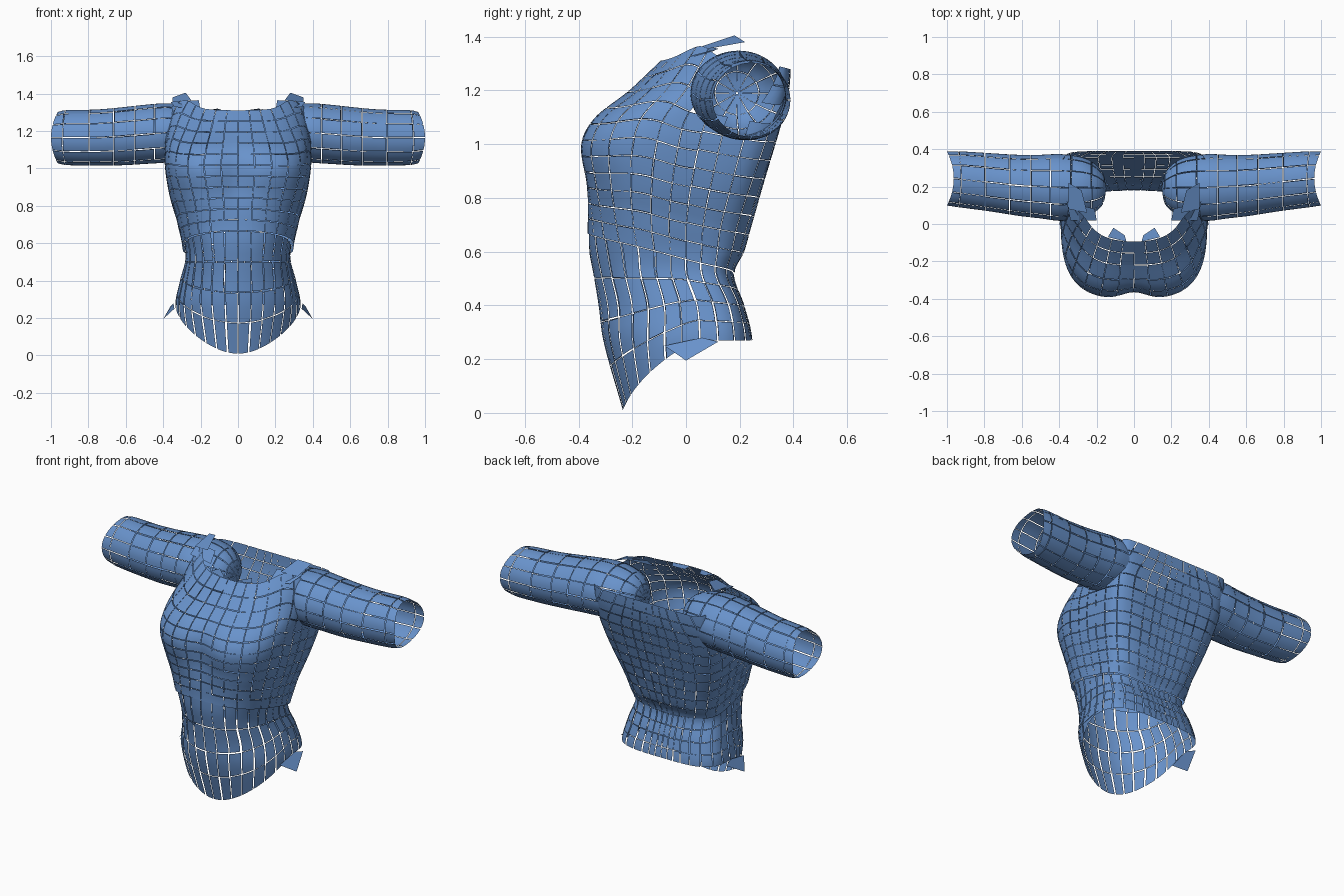
import bpy, bmesh, math, random

if "Cube" in bpy.data.objects:
    bpy.data.objects.remove(bpy.data.objects["Cube"])

random.seed(4)
mat = bpy.data.materials.new("blue_cloth")
mat.diffuse_color = (0.14, 0.29, 0.60, 1)
mat.use_nodes = True
mat.node_tree.nodes["Principled BSDF"].inputs["Base Color"].default_value = mat.diffuse_color


def curve(table, t):
    """Smooth interpolation of table rows; the first column is the key."""
    t = min(max(t, table[0][0]), table[-1][0])
    i = 0
    while i < len(table) - 2 and t > table[i + 1][0]:
        i += 1
    a, b = table[i], table[i + 1]
    p, q = table[max(i - 1, 0)], table[min(i + 2, len(table) - 1)]
    h = b[0] - a[0]
    f = (t - a[0]) / h
    out = []
    for k in range(1, len(a)):
        ma = (b[k] - p[k]) / (b[0] - p[0]) * h
        mb = (q[k] - a[k]) / (q[0] - a[0]) * h
        out.append((2*f**3 - 3*f*f + 1) * a[k] + (f**3 - 2*f*f + f) * ma
                   + (3*f*f - 2*f**3) * b[k] + (f**3 - f*f) * mb)
    return out


def finish(bm, name):
    me = bpy.data.meshes.new(name)
    bm.to_mesh(me)
    bm.free()
    me.materials.append(mat)
    for p in me.polygons:
        p.use_smooth = True
    ob = bpy.data.objects.new(name, me)
    bpy.context.collection.objects.link(ob)


def panels(name, surf, nu, nv, gu, gv, flip=False, skip=None, sub=4):
    """Cover surf(u, v) with separate curved panels divided by narrow gaps."""
    bm = bmesh.new()
    for i in range(nu):
        for j in range(nv):
            if skip and skip(surf((i + .5) / nu, (j + .5) / nv)):
                continue
            a, b = gu * random.uniform(.05, 1), gu * random.uniform(.05, 1)
            c = gv * random.uniform(.05, 1) if j else 0
            d = gv * random.uniform(.05, 1) if j < nv - 1 else 0
            g = [[bm.verts.new(surf((i + a + (1 - a - b) * k / sub) / nu,
                                    (j + c + (1 - c - d) * m / sub) / nv))
                  for m in range(sub + 1)] for k in range(sub + 1)]
            for k in range(sub):
                for m in range(sub):
                    q = [g[k][m], g[k+1][m], g[k+1][m+1], g[k][m+1]]
                    bm.faces.new(q[::-1] if flip else q)
    finish(bm, name)


# torso profile: height, half width, front y, back y, widest y,
# front squareness, back squareness
TORSO = [(.01, .31, -.235, .235, .05, 2, 3), (.27, .335, -.308, .247, .05, 2.1, 3.5),
         (.40, .31, -.325, .217, .04, 2.1, 3.5), (.52, .28, -.345, .178, .0, 2.3, 3.5),
         (.60, .288, -.36, .215, .0, 2.4, 3.8),
         (.70, .32, -.363, .245, .0, 2.5, 4.2), (.85, .365, -.378, .288, .02, 2.9, 5),
         (1.0, .39, -.398, .333, .05, 3.2, 6.5), (1.1, .392, -.345, .362, .08, 3, 8),
         (1.2, .388, -.215, .384, .15, 2.5, 9), (1.31, .375, -.095, .39, .2, 2.2, 10),
         (1.38, .34, -.02, .388, .22, 2.2, 10)]


def torso(theta, z):
    hw, yf, yb, yc, n, nb = curve(TORSO, z)
    c, s = math.cos(theta), math.sin(theta)
    if s < 0:
        n = nb
    d = yc - yf if s > 0 else yb - yc
    r = (abs(c / hw) ** n + abs(s / d) ** n) ** (-1 / n)
    x, y = r * c, yc - r * s
    if s > 0:  # hollow between the two sides of the chest
        y += .035 * math.exp(-(x / .09) ** 2) * math.exp(-((z - .97) / .15) ** 2)
    return x, y, z


def seam(s):
    return .57 + .075 * s + .02 * s * s


def skirt(u, v):
    t = 2 * math.pi * u
    s = math.sin(t)
    lo = .27 - .26 * max(0, s) ** 1.35
    return torso(t, lo + v * (seam(s) - lo))


def bodice(u, v):
    t = 2 * math.pi * u
    s = math.sin(t)
    if s > 0:
        top = 1.31 + .055 * math.exp(-((s - .5) / .25) ** 2)
    else:
        top = 1.32 - .04 * min(1, -2 * s)
    lo = seam(s) + .003
    x, y, z = torso(t, lo + v * (top - lo))
    k = max(0, 1 - v * 5)  # lower rim stands slightly proud
    return x * (1 + .05 * k), y * (1 + .015 * k), z


def in_armhole(p):
    return abs(p[0]) > .22 and math.hypot(p[1] - .2, p[2] - 1.19) < .14


panels("lower_shirt", skirt, 32, 4, .09, .03, True)
panels("upper_shirt", bodice, 32, 11, .03, .04, True, in_armhole)

# sleeve profile: step, x, centre y, centre z, radius y, radius z
SLEEVE = [(0, .148, .19, 1.19, .004, .004), (1, .17, .19, 1.19, .09, .088),
          (2, .25, .195, 1.19, .152, .142), (3, .38, .195, 1.19, .178, .158),
          (4, .50, .20, 1.182, .170, .158), (5, .62, .207, 1.172, .163, .155),
          (6, .76, .222, 1.165, .156, .15), (7, .92, .238, 1.165, .15, .147),
          (8, .982, .243, 1.165, .144, .137)]

for side, label in ((1, "right"), (-1, "left")):
    def sleeve(u, v):
        x, cy, cz, ry, rz = curve(SLEEVE, v * 8)
        a = 2 * math.pi * u
        # cuff reaches further at its front and back than at top and bottom
        x += .018 * math.cos(2 * a) * max(0, v * 8 - 6.5) / 1.5
        return side * x, cy + ry * math.cos(a), cz + rz * math.sin(a)
    panels(label + "_sleeve", sleeve, 12, 9, .05, .035, side < 0)


def flap(name, pts):
    """Loose cloth piece on both sides."""
    bm = bmesh.new()
    for side in (1, -1):
        vs = [bm.verts.new((side * x, y, z)) for x, y, z in pts]
        bm.faces.new(vs[::side])
    finish(bm, name)


# loose scraps at the shoulders, hips and collar
flap("shoulder_flaps", [(.20, .02, 1.31), (.34, .02, 1.33), (.36, .12, 1.355),
                        (.21, .08, 1.365)])
flap("shoulder_tips", [(.25, .06, 1.365), (.35, .08, 1.355), (.35, .22, 1.38),
                       (.28, .18, 1.405)])
flap("hip_flaps", [(.34, -.08, .25), (.40, .0, .195), (.36, .12, .265),
                   (.345, .06, .28)])
flap("collar_flaps", [(.04, -.095, 1.31), (.14, -.07, 1.315),
                      (.11, -.02, 1.32), (.05, -.06, 1.30)])
